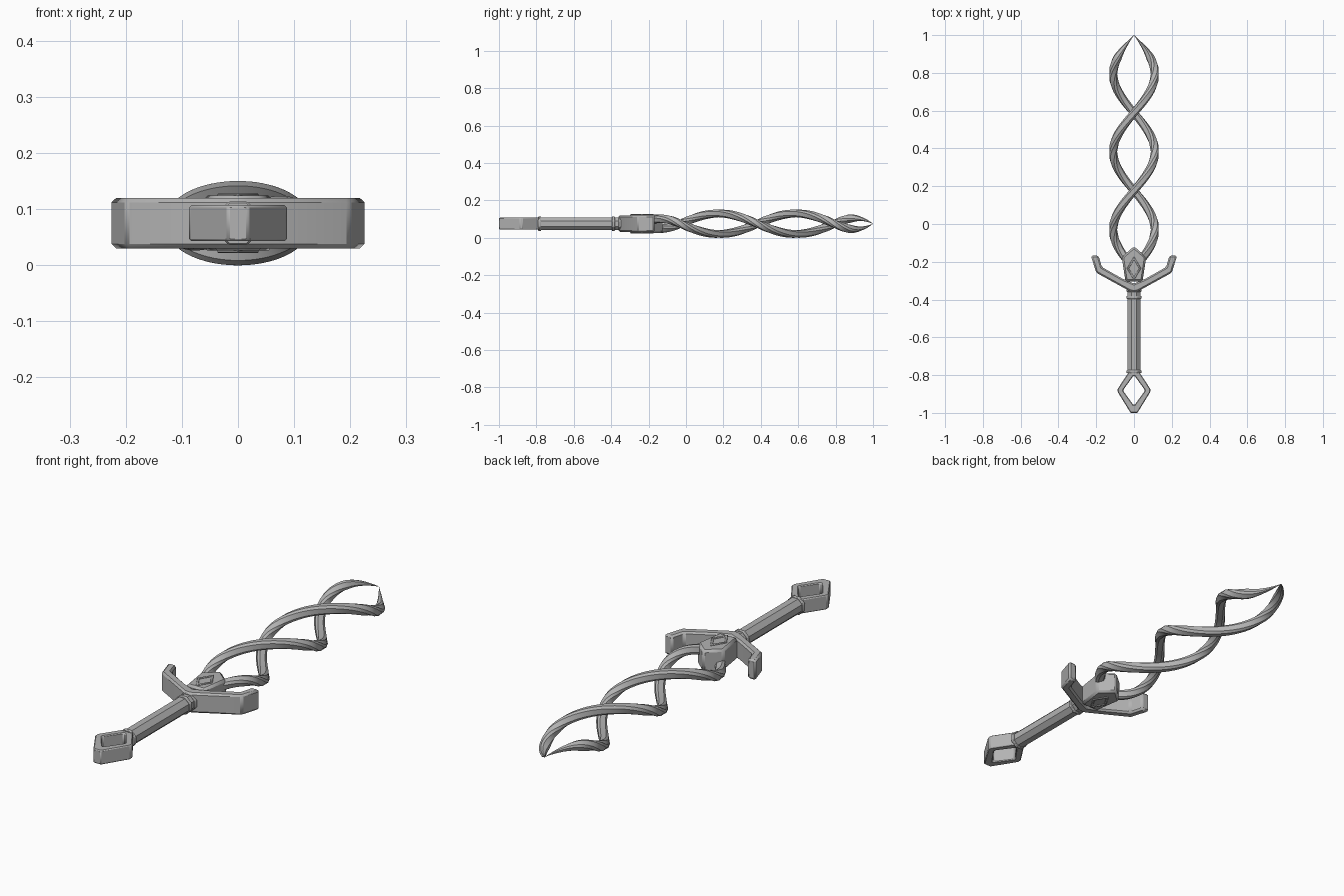
import bpy
import bmesh
from math import pi, sin, cos
from mathutils import Vector, Matrix

if "Cube" in bpy.data.objects:
    bpy.data.objects.remove(bpy.data.objects["Cube"], do_unlink=True)

MID = 0.075  # height of the sword's axis

steel = bpy.data.materials.new("grey steel")
steel.use_nodes = True
steel.diffuse_color = (0.45, 0.45, 0.45, 1)
steel.node_tree.nodes["Principled BSDF"].inputs["Base Color"].default_value = (0.45, 0.45, 0.45, 1)


def finish(name, bm, bevel=0):
    bmesh.ops.recalc_face_normals(bm, faces=bm.faces[:])
    mesh = bpy.data.meshes.new(name)
    bm.to_mesh(mesh)
    bm.free()
    mesh.materials.append(steel)
    obj = bpy.data.objects.new(name, mesh)
    bpy.context.collection.objects.link(obj)
    if bevel:
        mod = obj.modifiers.new("Bevel", "BEVEL")
        mod.width = bevel
        mod.segments = 1
        mod.limit_method = "ANGLE"
    bpy.ops.object.select_all(action="DESELECT")
    obj.select_set(True)
    bpy.context.view_layer.objects.active = obj
    bpy.ops.object.shade_smooth_by_angle(angle=pi / 6)
    return obj


def mirrored(half):
    """Close a half outline across x = 0."""
    return half + [(-x, y) for x, y in reversed(half) if x > 0]


def prism(name, outline, half_height, bevel=0):
    bm = bmesh.new()
    base = bm.faces.new([bm.verts.new((x, y, MID - half_height)) for x, y in outline])
    top = bmesh.ops.extrude_face_region(bm, geom=[base])["geom"]
    verts = [v for v in top if isinstance(v, bmesh.types.BMVert)]
    bmesh.ops.translate(bm, verts=verts, vec=(0, 0, 2 * half_height))
    return finish(name, bm, bevel)


def frame(name, outer, inner, half_height, bevel):
    """Ring of equal wall loops with an open middle."""
    bm = bmesh.new()
    loops = [[bm.verts.new((x, y, MID + z)) for x, y in pts]
             for pts, z in ((outer, -half_height), (outer, half_height),
                            (inner, half_height), (inner, -half_height))]
    n = len(outer)
    for a, b in zip(loops, loops[1:] + loops[:1]):
        for i in range(n):
            j = (i + 1) % n
            bm.faces.new((a[i], a[j], b[j], b[i]))
    return finish(name, bm, bevel)


def rod(name, y0, y1, flat_radius, bevel=0):
    """Eight-sided bar along y with a flat on top."""
    bm = bmesh.new()
    r = flat_radius / cos(pi / 8)
    turn = Matrix.Translation((0, (y0 + y1) / 2, MID)) @ Matrix.Rotation(pi / 2, 4, "X") @ Matrix.Rotation(pi / 8, 4, "Z")
    bmesh.ops.create_cone(bm, cap_ends=True, segments=8, radius1=r, radius2=r,
                          depth=y1 - y0, matrix=turn)
    return finish(name, bm, bevel)


# Twisted blade strands
Y_START, Y_END, STEPS = -0.21, 1.0, 84


def strand_point(y, side):
    phi = pi * (y + 0.03) / 0.412
    fade = 1.0
    if y > 0.8:
        fade = 1 - ((y - 0.8) / 0.2) ** 2
    elif y < 0:
        fade = 1 - 0.6 * min(1, -y / 0.18) ** 2
    return Vector((-side * 0.11 * cos(phi), y, MID + side * 0.055 * fade * sin(phi))), phi


def strand(name, side):
    bm = bmesh.new()
    rings = []
    w, c = 0.02, 0.011
    section = [(w, -c), (w, c), (c, w), (-c, w), (-w, c), (-w, -c), (-c, -w), (c, -w)]
    for i in range(STEPS + 1):
        y = Y_START + (Y_END - Y_START) * i / STEPS
        p, phi = strand_point(y, side)
        tangent = (strand_point(y + 0.002, side)[0] - strand_point(y - 0.002, side)[0]).normalized()
        radial = Vector((-side * cos(phi) / 0.11, 0, side * sin(phi) / 0.055))
        radial = (radial - tangent * radial.dot(tangent)).normalized()
        across = tangent.cross(radial)
        size = min(1, max(0.02, (Y_END - y) / 0.12))
        rings.append([bm.verts.new(p + size * (a * radial + b * across)) for a, b in section])
    for a, b in zip(rings, rings[1:]):
        for k in range(8):
            m = (k + 1) % 8
            bm.faces.new((a[k], a[m], b[m], b[k]))
    bm.faces.new(rings[0])
    bm.faces.new(rings[-1])
    return finish(name, bm)


strand("blade_strand_upper", 1)
strand("blade_strand_lower", -1)

# Crossguard with upturned ends
prism("crossguard", mirrored([(0, -0.36), (0.02, -0.357), (0.2, -0.258), (0.228, -0.168),
                              (0.187, -0.168), (0.17, -0.228), (0.06, -0.29), (0, -0.315)]),
      0.045, 0.008)

# Blade socket with a raised diamond on both broad sides
prism("blade_socket", mirrored([(0, -0.305), (0.045, -0.305), (0.065, -0.175), (0, -0.118)]), 0.049, 0.01)
frame("socket_diamond_rim", [(0, -0.298), (0.038, -0.235), (0, -0.172), (-0.038, -0.235)],
      [(0, -0.28), (0.027, -0.235), (0, -0.19), (-0.027, -0.235)], 0.053, 0.002)

# Grip and its collars
rod("grip", -0.785, -0.33, 0.034)
for label, y in (("pommel", -0.782), ("middle", -0.388), ("guard", -0.352)):
    rod(label + "_collar", y - 0.008, y + 0.008, 0.039, 0.003)

# Open diamond pommel
frame("pommel",
      mirrored([(0.018, -1.0), (0.087, -0.888), (0.087, -0.874), (0.02, -0.772)]),
      mirrored([(0.004, -0.957), (0.056, -0.885), (0.056, -0.877), (0.004, -0.805)]),
      0.032, 0.005)
